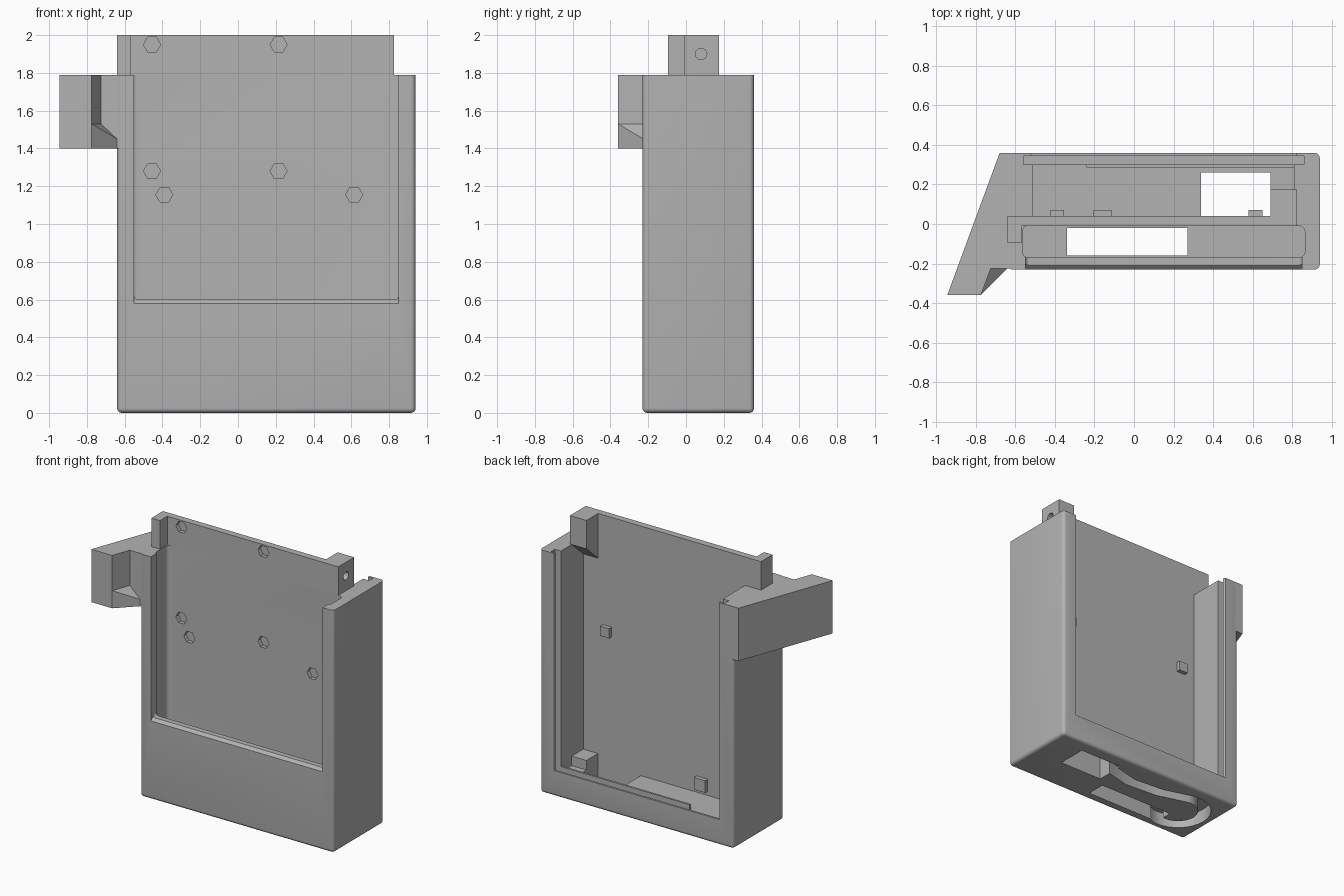
import bpy, bmesh, math
from mathutils import Vector

cube = bpy.data.objects.get("Cube")
if cube:
    bpy.data.objects.remove(cube, do_unlink=True)

grey = bpy.data.materials.new("plain grey")
grey.use_nodes = True
grey.diffuse_color = (0.45, 0.45, 0.45, 1)
grey.node_tree.nodes["Principled BSDF"].inputs["Base Color"].default_value = (0.45, 0.45, 0.45, 1)


def finish(name, bm):
    bmesh.ops.recalc_face_normals(bm, faces=bm.faces[:])
    mesh = bpy.data.meshes.new(name)
    bm.to_mesh(mesh)
    bm.free()
    mesh.materials.append(grey)
    obj = bpy.data.objects.new(name, mesh)
    bpy.context.collection.objects.link(obj)
    return obj


def prism(name, points, axis, low, high):
    """Extrude a flat outline along x, y or z."""
    def place(p, d):
        return {"x": (d, p[0], p[1]), "y": (p[0], d, p[1]), "z": (p[0], p[1], d)}[axis]
    bm = bmesh.new()
    a = [bm.verts.new(place(p, low)) for p in points]
    b = [bm.verts.new(place(p, high)) for p in points]
    bm.faces.new(a)
    bm.faces.new(b[::-1])
    for i in range(len(a)):
        j = (i + 1) % len(a)
        bm.faces.new((a[i], b[i], b[j], a[j]))
    return finish(name, bm)


def box(name, x, y, z, rounded=None, radius=0.025):
    """Box from ranges; rounded picks edges by their two end points."""
    obj = prism(name, [(x[0], y[0]), (x[1], y[0]), (x[1], y[1]), (x[0], y[1])], "z", *z)
    if rounded:
        bm = bmesh.new()
        bm.from_mesh(obj.data)
        edges = [e for e in bm.edges if rounded(e.verts[0].co, e.verts[1].co)]
        bmesh.ops.bevel(bm, geom=edges, offset=radius, segments=5, profile=0.5, affect="EDGES")
        bm.to_mesh(obj.data)
        bm.free()
    return obj


def rod(name, start, end, radius, sides=32):
    start, end = Vector(start), Vector(end)
    bm = bmesh.new()
    bmesh.ops.create_cone(bm, cap_ends=True, segments=sides, radius1=radius,
                          radius2=radius, depth=(end - start).length)
    turn = (end - start).to_track_quat("Z", "Y")
    for v in bm.verts:
        v.co = turn @ v.co + (start + end) / 2
    return finish(name, bm)


def cut(obj, cutters, operation="DIFFERENCE"):
    for c in cutters:
        mod = obj.modifiers.new("cut", "BOOLEAN")
        mod.operation, mod.solver, mod.object = operation, "EXACT", c
        graph = bpy.context.evaluated_depsgraph_get()
        mesh = bpy.data.meshes.new_from_object(obj.evaluated_get(graph))
        obj.modifiers.clear()
        obj.data = mesh


def discard(cutters):
    for c in cutters:
        bpy.data.objects.remove(c, do_unlink=True)


def upright(a, b):
    return abs(a.z - b.z) > 0.1


TOP, FLOOR = 1.79, 0.16

# Main case with rounded base and corners
body = box("case_body", (-0.64, 0.94), (-0.23, 0.36), (0, TOP),
           lambda a, b: upright(a, b) or a.z + b.z < 0.01)

# Front and rear compartments, leaving the middle plate between them
hollows = [
    box("front_pocket", (-0.565, 0.865), (-0.17, -0.01), (FLOOR, 2.1), upright, 0.03),
    box("front_window", (-0.55, 0.85), (-0.3, -0.1), (0.6, 2.1),
        lambda a, b: abs(a.y - b.y) > 0.1 and a.z < 1, 0.02),
    prism("sill_chamfer", [(-0.25, 0.64), (-0.25, 0.58), (-0.23, 0.58), (-0.205, 0.605), (-0.205, 0.64)],
          "x", -0.55, 0.85),
    box("rear_pocket", (-0.51, 0.81), (0.04, 0.31), (FLOOR, 2.1)),
    box("rear_groove", (-0.56, 0.86), (0.30, 0.345), (FLOOR - 0.01, 2.1)),
    prism("rear_window", [(-0.51, 0.33), (0.81, 0.33), (0.83, 0.37), (-0.53, 0.37)], "z", 0.19, 2.1),
    box("rear_cable_hole", (0.34, 0.69), (0.04, 0.26), (-0.1, 0.3)),
    box("front_cable_hole", (-0.34, 0.27), (-0.16, -0.02), (-0.1, 0.3)),
]

# Looping cable channel under the base
path = [(0.4, 0.20), (0.15, 0.14), (-0.1, 0.16)]
path += [(-0.36 + 0.185 * math.cos(t), 0.045 + 0.185 * math.sin(t))
         for t in [math.radians(80 + 14 * i) for i in range(15)]]
path += [(-0.3, -0.12)]
left, right = [], []
for i, p in enumerate(path):
    before, after = Vector(path[max(i - 1, 0)]), Vector(path[min(i + 1, len(path) - 1)])
    d = (after - before).normalized() * 0.045
    left.append((p[0] - d.y, p[1] + d.x))
    right.append((p[0] + d.y, p[1] - d.x))
hollows.append(prism("cable_channel", left + right[::-1], "z", -0.1, 0.1))
cut(body, hollows)
discard(hollows)

# Raised middle plate and its two ears
plate = box("upper_plate", (-0.64, 0.825), (-0.01, 0.04), (TOP, 2))
left_ear = box("narrow_ear", (-0.64, -0.57), (-0.095, -0.01), (TOP, 2))
ear = prism("drilled_ear", [(0.04, 2), (0.175, 2), (0.175, TOP), (0.04, 1.67)], "x", 0.69, 0.825)
ear_hole = [rod("ear_hole", (0.72, 0.08, 1.9), (0.9, 0.08, 1.9), 0.03)]
cut(ear, ear_hole)
discard(ear_hole)

# Small square bosses on the rear of the plate
bosses = [(-0.39, 1.155, 0.036), (0.615, 1.155, 0.036), (-0.16, 0.235, 0.045)]
for x, z, s in bosses:
    boss = box("screw_boss", (x - s, x + s), (0.035, 0.07), (z - s, z + s))
    hole = [rod("boss_hole", (x, 0.05, z), (x, 0.1, z), 0.02)]
    cut(boss, hole)
    discard(hole)
    boss.data.update()

# Hexagonal nut seats with through holes
spots = [(x, z) for x in (-0.455, 0.215) for z in (1.28, 1.95)] + [(-0.39, 1.155), (0.615, 1.155)]
for x, z in spots:
    drills = [prism("nut_seat", [(x + 0.045 * math.cos(k * math.pi / 3), z + 0.045 * math.sin(k * math.pi / 3))
                                 for k in range(6)], "y", -0.1, 0.018),
              rod("screw_hole", (x, -0.1, z), (x, 0.06, z), 0.021, 24)]
    cut(plate if z > TOP else body, drills)
    discard(drills)

# Slanted side bracket with a ramp beneath its step
bracket = prism("side_bracket", [(-0.68, 0.36), (-0.945, -0.36), (-0.775, -0.36), (-0.725, -0.225),
                                 (-0.61, -0.225), (-0.61, 0.36)], "z", 1.4, TOP)
bm = bmesh.new()
for p in [(-0.775, -0.36, 1.4), (-0.775, -0.36, 1.53), (-0.725, -0.225, 1.53), (-0.725, -0.225, 1.4),
          (-0.64, -0.225, 1.4), (-0.64, -0.225, 1.45)]:
    bm.verts.new(p)
bmesh.ops.convex_hull(bm, input=bm.verts[:])
ramp = finish("bracket_ramp", bm)
cut(bracket, [ramp], "UNION")
discard([ramp])

# Bolt holes square to the slanted face
normal = Vector((0.72, -0.265, 0)).normalized()
for y, seat in ((-0.245, 0.115), (0.21, 0.115)):
    start = Vector((-0.68 + (y - 0.36) * 0.368, y, 1.61))
    drills = [rod("bolt_hole", start - normal * 0.1, start + normal * 0.35, 0.042),
              rod("bolt_seat", start + normal * seat, start + normal * 0.35, 0.065)]
    cut(bracket, drills)
    if y > 0:
        cut(body, drills)
    discard(drills)

# Corner block and low ridge on the rear floor
box("corner_block", (0.69, 0.82), (0.035, 0.175), (FLOOR - 0.02, 0.23))
box("floor_ridge", (-0.24, 0.815), (0.285, 0.30), (FLOOR - 0.01, 0.2))

for obj in list(bpy.context.scene.objects):
    if obj.type == "MESH" and grey.name in obj.data.materials:
        bpy.ops.object.select_all(action="DESELECT")
        obj.select_set(True)
        bpy.context.view_layer.objects.active = obj
        bpy.ops.object.shade_smooth_by_angle(angle=math.radians(25))
